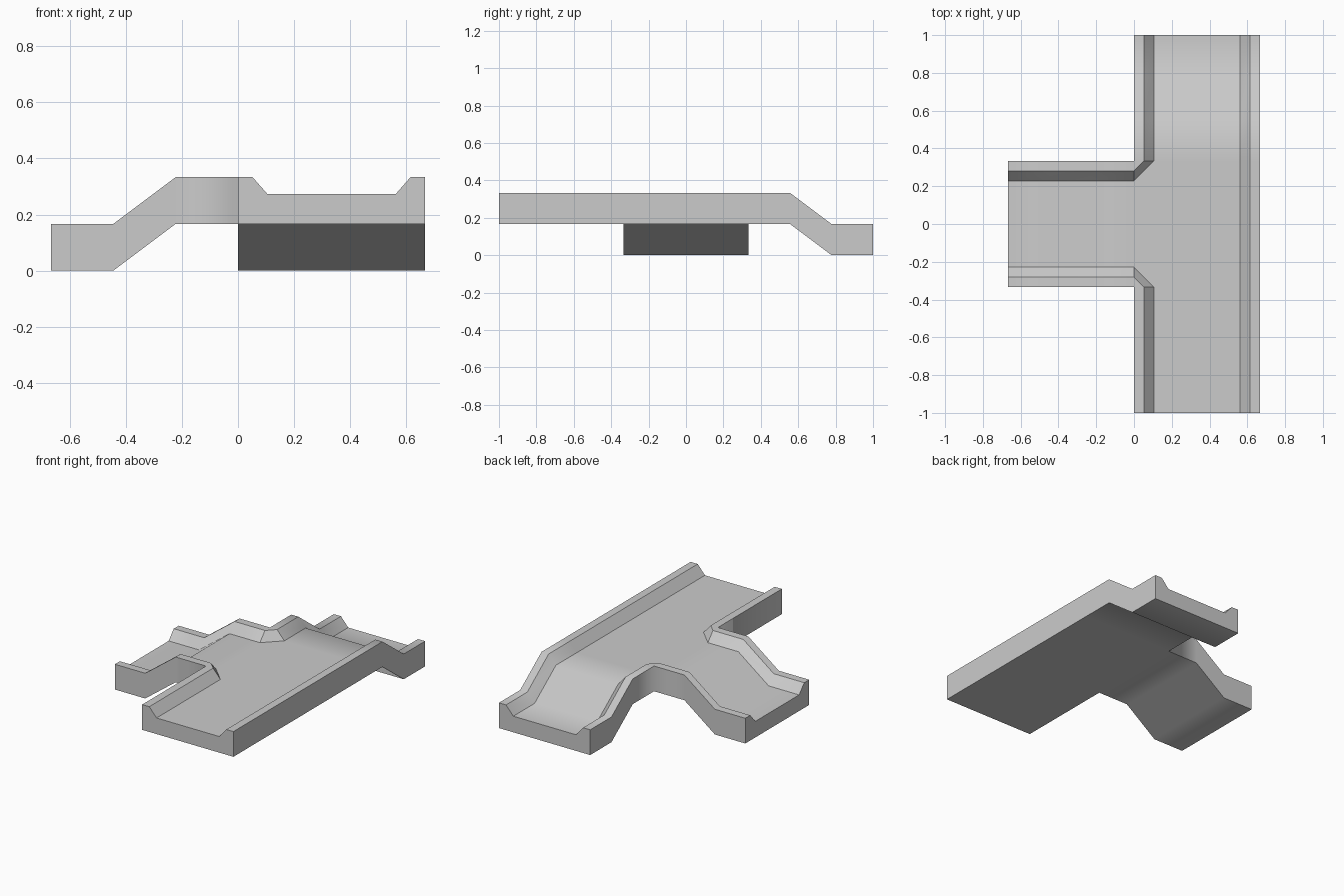
import bpy, bmesh

cube = bpy.data.objects.get("Cube")
if cube:
    bpy.data.objects.remove(cube)

# Main dimensions
W = 2 / 3              # channel width
H = W / 2              # half width and rim height
T = W / 4              # slab thickness and ramp drop
RIM, TOE = 0.052, 0.105   # rim inner edge and foot of the bank
FLOOR = 0.273
BEND_A, BEND_B = W / 3, 2 * W / 3   # ramp start and end on the branch
SHIFT = H              # same ramp on the main run, moved outwards
EPS = 1e-4

# Channel cross-section as (offset, height)
section = [(0, H), (RIM, H), (TOE, FLOOR),
           (W - TOE, FLOOR), (W - RIM, H), (W, H)]


def drop(x, y):
    """How far the ramps lower the slab at a point."""
    run = max(-x, y - SHIFT) - BEND_A
    return T * min(max(run / (BEND_B - BEND_A), 0), 1)


bm = bmesh.new()
cache = {}


def vert(x, y, z):
    key = (round(x, 4), round(y, 4))
    if key not in cache:
        cache[key] = bm.verts.new((x, y, z - drop(x, y)))
    return cache[key]


def face(points):
    bm.faces.new([vert(*p) for p in points])


def sweep(stations, place, profile):
    """Lay strips of the cross-section between successive stations."""
    for s0, s1 in zip(stations, stations[1:]):
        for (a, za), (b, zb) in zip(profile, profile[1:]):
            face([place(s0, a, za), place(s0, b, zb),
                  place(s1, b, zb), place(s1, a, za)])


def along_y(s, o, z):
    return (o, s, z)


def along_x(s, o, z):
    return (s, o - H, z)


# Main run, its far bank through the junction, and the side branch
sweep([-1, -H], along_y, section)
sweep([H, SHIFT + BEND_A, SHIFT + BEND_B, 1], along_y, section)
sweep([-H, H], along_y, section[3:])
sweep([-W, -BEND_B, -BEND_A, 0], along_x, section)

# Junction floor and its two chamfered corners
half = [(0, H - TOE), (TOE, H), (W - TOE, H)]
face([(x, y, FLOOR) for x, y in half] +
     [(x, -y, FLOOR) for x, y in reversed(half)])
for s in (-1, 1):
    face([(0, s * (H - TOE), FLOOR), (TOE, s * H, FLOOR),
          (RIM, s * H, H), (0, s * (H - RIM), H)])
    face([(0, s * (H - RIM), H), (RIM, s * H, H), (0, s * H, H)])

# Thicken down to the stepped underside
bmesh.ops.recalc_face_normals(bm, faces=bm.faces[:])
top = bm.faces[:]
copy = bmesh.ops.duplicate(bm, geom=bm.verts[:] + bm.edges[:] + top)
under = copy["vert_map"]
rims = [e for e in {e for f in top for e in f.edges} if e.is_boundary]
for e in rims:
    a, b = e.verts
    bm.faces.new([a, b, under[b], under[a]])
for v in {v for f in top for v in f.verts}:
    low = under[v]
    low.co.z = T - drop(low.co.x, low.co.y)
bmesh.ops.recalc_face_normals(bm, faces=bm.faces[:])


# Smooth across ramp bends and the inner wall corners, crisp elsewhere
def is_soft(e):
    a, b = (v.co for v in e.verts)
    if e.calc_face_angle(0) < 0.04:
        return True
    bend_x = any(abs(a.x + k) < EPS and abs(b.x + k) < EPS
                 for k in (BEND_A, BEND_B))
    bend_y = any(abs(a.y - SHIFT - k) < EPS and abs(b.y - SHIFT - k) < EPS
                 for k in (BEND_A, BEND_B))
    corner = all(abs(p.x) < EPS and abs(abs(p.y) - H) < EPS for p in (a, b))
    return bend_x or bend_y or corner


for f in bm.faces:
    f.smooth = True
for e in bm.edges:
    e.smooth = is_soft(e)

mesh = bpy.data.meshes.new("channel_junction")
bm.to_mesh(mesh)
bm.free()

# Single grey material
grey = bpy.data.materials.new("light_grey")
grey.use_nodes = True
colour = (0.6, 0.6, 0.6, 1)
grey.diffuse_color = colour
grey.node_tree.nodes["Principled BSDF"].inputs["Base Color"].default_value = colour
mesh.materials.append(grey)

junction = bpy.data.objects.new("channel_junction", mesh)
bpy.context.collection.objects.link(junction)
